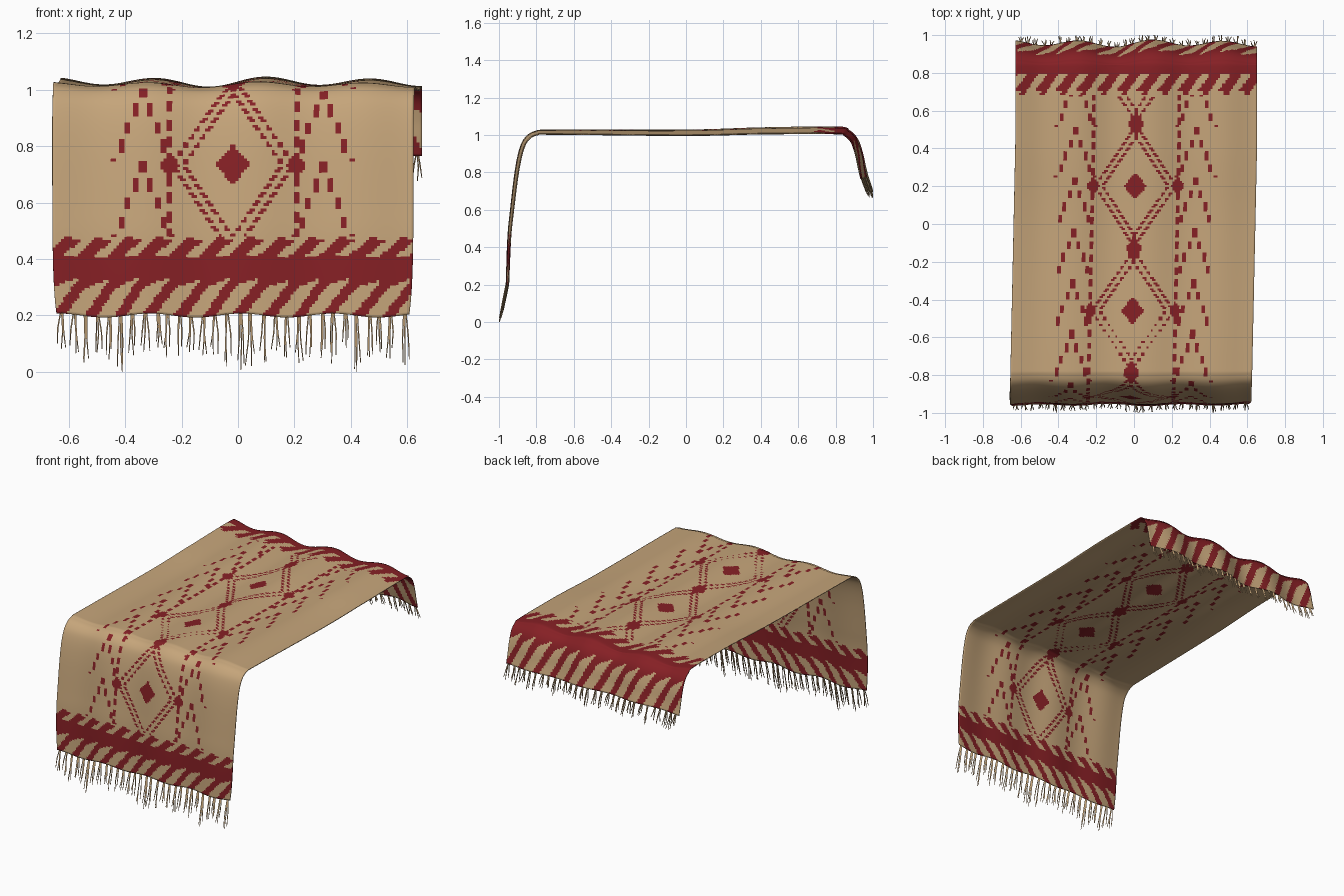
import bpy, bmesh, math, random
from mathutils import Vector

random.seed(4)
if "Cube" in bpy.data.objects:
    bpy.data.objects.remove(bpy.data.objects["Cube"])


def material(name, colour):
    mat = bpy.data.materials.new(name)
    mat.use_nodes = True
    mat.diffuse_color = (*colour, 1)
    mat.node_tree.nodes["Principled BSDF"].inputs["Base Color"].default_value = (*colour, 1)
    return mat


tan = material("tan wool", (0.56, 0.375, 0.195))
red = material("dark red wool", (0.235, 0.014, 0.018))

# Side profile (y, z) of the drape, front hem to back hem
PROFILE = [(-0.955, 0.2), (-0.945, 0.45), (-0.93, 0.6), (-0.905, 0.8), (-0.88, 0.92),
           (-0.85, 0.98), (-0.8, 1.01), (-0.7, 1.015), (0, 1.012), (0.4, 1.022),
           (0.8, 1.025), (0.86, 1.01), (0.9, 0.97), (0.925, 0.9), (0.94, 0.83), (0.955, 0.77)]
HALF, COLS, ROWS = 0.64, 130, 280


def smooth_path(points, steps=24):
    """Catmull-Rom curve through the points."""
    p = [Vector(q) for q in points]
    p = [2 * p[0] - p[1]] + p + [2 * p[-1] - p[-2]]
    out = []
    for a, b, c, d in zip(p, p[1:], p[2:], p[3:]):
        for i in range(steps):
            t = i / steps
            out.append(b + (c - a) * t / 2 + (a * 2 - b * 5 + c * 4 - d) * t * t / 2
                       + (b * 3 - a - c * 3 + d) * t ** 3 / 2)
    return out + [p[-2]]


def resample(path, count):
    """Evenly spaced points, and the total length."""
    dist = [0]
    for a, b in zip(path, path[1:]):
        dist.append(dist[-1] + (b - a).length)
    out, k = [], 0
    for i in range(count + 1):
        s = dist[-1] * i / count
        while k < len(path) - 2 and dist[k + 1] < s:
            k += 1
        out.append(path[k].lerp(path[k + 1], (s - dist[k]) / (dist[k + 1] - dist[k])))
    return out, dist[-1]


line, LENGTH = resample(smooth_path(PROFILE), ROWS)


def cloth_point(u, row):
    """Point on the rippled cloth: u runs across, row runs front to back."""
    t = row / ROWS
    tangent = (line[min(row + 1, ROWS)] - line[max(row - 1, 0)]).normalized()
    wave = math.cos((u - 0.08) * math.tau / 0.38) + 0.3 * math.sin(u * 9)
    push = wave * (0.005 + 0.011 * t)
    hem = 0.007 * math.sin(u * 19 + 1) * max(0, 1 - t * 8)
    y, z = line[row]
    x = u - 0.018 + 0.03 * min(1, max(0, (t - 0.25) / 0.5))
    x -= 0.015 * (u / HALF) * math.exp(-t * 25)
    return Vector((x, y - tangent.y * push, z + tangent.x * push + hem))


def border(x, d):
    """Hem border: slanted stripes, a solid band, then leaning hooks."""
    pitch = 0.108
    if d < 0.135:
        cell = ((x - d * 0.75) / pitch) % 1
        return cell < 0.42 + 0.6 * max(0, d - 0.1) / 0.035
    if d < 0.212:
        return True
    cell = ((x - (d - 0.2) * 1.1 + 0.03) / pitch) % 1
    return cell < (0.55 if d < 0.245 else 0.42 if d < 0.265 else 0.26) or (
        d > 0.24 and d < 0.268 and cell < 0.6)


def diamond(x, y, w, h):
    return abs(x) / w + abs(y) / h


def is_red(x, s):
    """Woven pattern at width x and length s along the cloth."""
    back = (LENGTH - s) * 0.62
    if s < 0.278:
        return border(x, s)
    if back < 0.278:
        return border(-x, back)
    # Dashed chevrons and upright dashed lines on both sides
    side = abs(x) - 0.32
    drop = (2.17 - s) % 0.27
    step = int(drop / 0.066)
    if drop % 0.066 < 0.044 and abs(abs(side) - step * 0.025) < 0.01:
        return True
    if abs(abs(x) - 0.228) < 0.012 and (s / 0.066) % 1 < 0.6:
        return True
    # Central chain of double-line diamonds
    off = (s - 0.535 + 0.33) % 0.66 - 0.33
    if min(diamond(x, off, 0.06, 0.075), diamond(x, 0.33 - abs(off), 0.045, 0.07),
           diamond(abs(x) - 0.225, off, 0.035, 0.05)) < 1:
        return True
    ring = diamond(x, off, 0.225, 0.33)
    dotted = (s / 0.03) % 1 < 0.64
    return dotted and (0.92 < ring < 1.0 or 0.74 < ring < 0.82)


def add_object(name, bm):
    mesh = bpy.data.meshes.new(name)
    bm.to_mesh(mesh)
    bm.free()
    mesh.materials.append(tan)
    mesh.materials.append(red)
    obj = bpy.data.objects.new(name, mesh)
    bpy.context.collection.objects.link(obj)
    return obj


# Blanket sheet with its woven pattern
bm = bmesh.new()
grid = [[bm.verts.new(cloth_point(HALF * (2 * c / COLS - 1), r)) for c in range(COLS + 1)]
        for r in range(ROWS + 1)]
for r in range(ROWS):
    for c in range(COLS):
        face = bm.faces.new((grid[r][c], grid[r][c + 1], grid[r + 1][c + 1], grid[r + 1][c]))
        face.smooth = True
        x = HALF * (2 * (c + 0.5) / COLS - 1)
        face.material_index = int(is_red(x, LENGTH * (r + 0.5) / ROWS))
blanket = add_object("blanket", bm)
thick = blanket.modifiers.new("thickness", "SOLIDIFY")
thick.thickness = 0.006
thick.offset = 0


def thread(bm, start, end, radius):
    """Thin three-sided thread with a slight bend."""
    mid = start.lerp(end, 0.5) + Vector((random.uniform(-0.005, 0.005), 0, 0))
    rings = []
    for p, rad in ((start, radius), (mid, radius), (end, radius * 0.6)):
        rings.append([bm.verts.new(p + Vector((math.cos(a), math.sin(a), 0)) * rad)
                      for a in (0, math.tau / 3, math.tau * 2 / 3)])
    for low, high in zip(rings, rings[1:]):
        for i in range(3):
            j = (i + 1) % 3
            bm.faces.new((low[j], low[i], high[i], high[j]))
    bm.faces.new(rings[-1])


# Knotted fringe along both hems
def fringe(name, row, out, drop):
    bm = bmesh.new()
    count = 30
    for i in range(count):
        u = HALF * (2 * (i + 0.5) / count - 1) + random.uniform(-0.006, 0.006)
        root = cloth_point(u, row) + Vector((0, 0, 0.004))
        reach = 1 if i % 10 == 5 else random.uniform(0.6, 0.95)
        for k in range(3):
            start = root + Vector(((k - 1) * 0.004, 0, 0))
            part = reach * (1 if k == 1 else random.uniform(0.75, 1))
            end = start + Vector(((k - 1) * 0.007 + random.uniform(-0.006, 0.006),
                                  out * part, -drop * part))
            end.y = max(-0.998, min(0.998, end.y))
            end.z = max(0, end.z)
            thread(bm, start, end, 0.0032)
    bmesh.ops.recalc_face_normals(bm, faces=bm.faces)
    add_object(name, bm)


fringe("front_fringe", 0, -0.042, 0.205)
fringe("back_fringe", ROWS, 0.04, 0.11)
